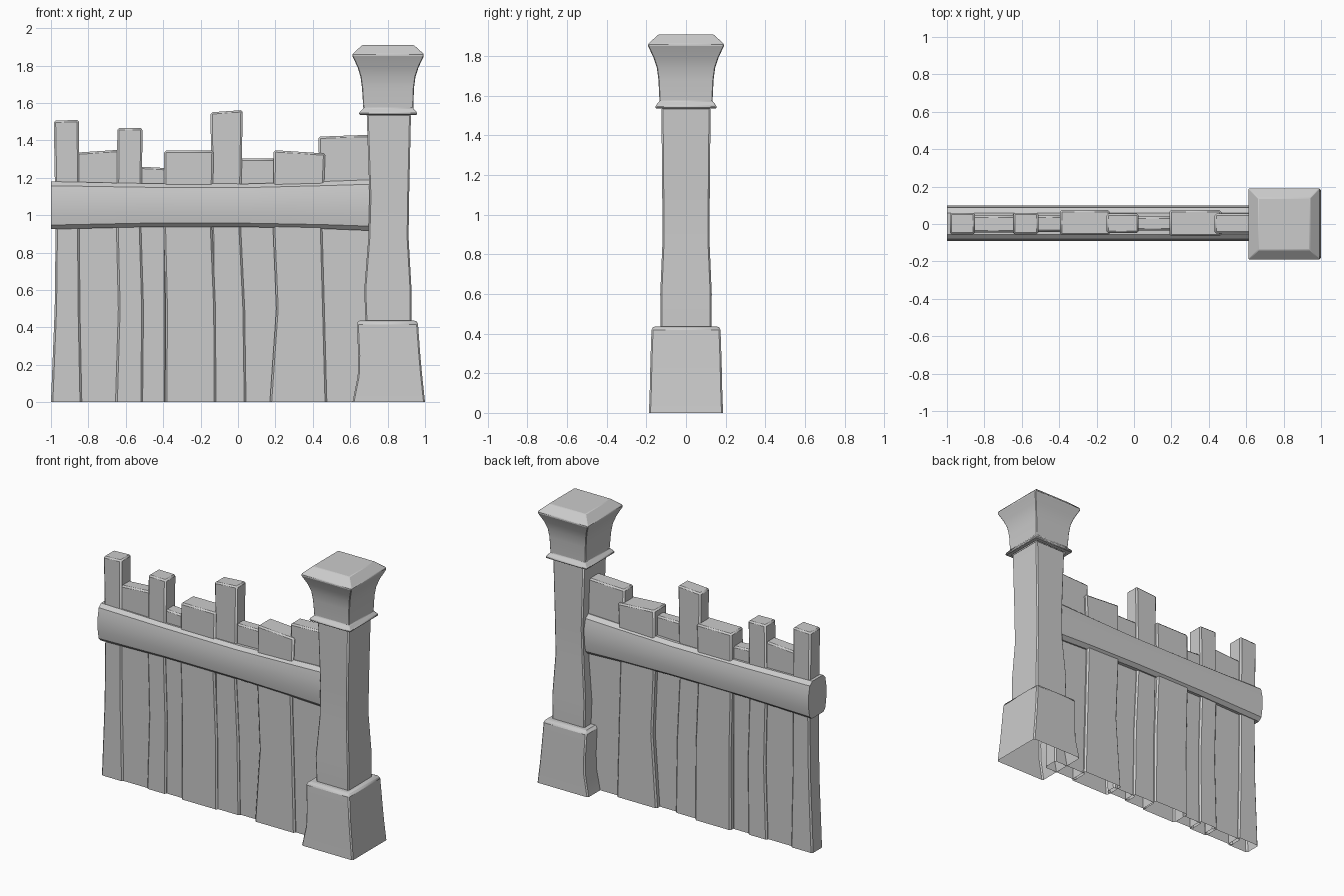
import bpy, bmesh


def loft(name, rings, bevel, cap_bottom=False, smooth=25):
    """Join equal-sized rings of points into a skin, closed at the last ring."""
    bm = bmesh.new()
    loops = [[bm.verts.new(p) for p in ring] for ring in rings]
    n = len(loops[0])
    for a, b in zip(loops, loops[1:]):
        for i in range(n):
            j = (i + 1) % n
            bm.faces.new((a[i], a[j], b[j], b[i]))
    bm.faces.new(loops[-1])
    if cap_bottom:
        bm.faces.new(loops[0][::-1])
    bmesh.ops.recalc_face_normals(bm, faces=bm.faces)
    mesh = bpy.data.meshes.new(name)
    bm.to_mesh(mesh)
    bm.free()
    ob = bpy.data.objects.new(name, mesh)
    bpy.context.collection.objects.link(ob)
    if bevel:
        mod = ob.modifiers.new("worn_edges", 'BEVEL')
        mod.width = bevel
        mod.segments = 1
        mod.limit_method = 'ANGLE'
        mod.angle_limit = 0.7
    bpy.context.view_layer.objects.active = ob
    ob.select_set(True)
    bpy.ops.object.shade_smooth_by_angle(angle=smooth * 3.14159 / 180)
    ob.select_set(False)
    return ob


def rect(x0, x1, y0, y1, z0, z1=None):
    z1 = z0 if z1 is None else z1
    return [(x0, y0, z0), (x1, y0, z1), (x1, y1, z1), (x0, y1, z0)]


# Planks: (front y, back y), (top z left, right), x spans at ground, 0.5, 0.93, top
planks = [
    ((-.055, .06), (1.505, 1.51), (-1, -.835), (-.98, -.845), (-.975, -.848), (-.985, -.85)),
    ((-.045, .045), (1.335, 1.35), (-.86, -.63), (-.86, -.63), (-.86, -.63), (-.86, -.63)),
    ((-.055, .06), (1.467, 1.465), (-.655, -.51), (-.64, -.505), (-.65, -.518), (-.645, -.51)),
    ((-.042, .045), (1.26, 1.252), (-.53, -.385), (-.53, -.385), (-.53, -.385), (-.53, -.385)),
    ((-.06, .075), (1.345, 1.345), (-.39, -.118), (-.387, -.12), (-.397, -.138), (-.395, -.13)),
    ((-.048, .055), (1.55, 1.562), (-.13, .043), (-.135, .036), (-.14, .015), (-.147, .025)),
    ((-.035, .04), (1.302, 1.302), (.02, .2), (.02, .215), (0, .2), (0, .2)),
    ((-.065, .075), (1.348, 1.33), (.17, .475), (.205, .462), (.187, .45), (.19, .467)),
    ((-.05, .055), (1.42, 1.43), (.455, .71), (.45, .71), (.44, .71), (.43, .71)),
]
for i, (ys, tops, *spans) in enumerate(planks):
    rings = [rect(*s, *ys, z) for s, z in zip(spans[:3], (0, .5, .93))]
    rings.append(rect(*spans[3], *ys, *tops))
    loft(f"plank_{i + 1}", rings, .01)

# Rail: rounded section swept along x with a slight sag
section = [(-.06, 0), (-.082, .022), (-.091, .08), (-.091, .17), (-.08, .228), (-.055, 1 / 4),
           (.06, 1 / 4), (.087, .228), (.1, .17), (.1, .08), (.09, .022), (.065, 0)]
stations = [(-1, .925, 1.18), (-.5, .937, 1.17), (.05, .937, 1.168), (.45, .928, 1.18), (.72, .917, 1.19)]
loft("rail", [[(x, y, lo + t * 4 * (hi - lo)) for y, t in section] for x, lo, hi in stations],
     0, cap_bottom=True, smooth=35)

# Post parts: rows of left x, right x, half depth, z
base = [(.612, 1, .187, 0), (.64, .985, .182, .14), (.643, .975, .18, .25), (.635, .962, .174, .425),
        (.65, .948, .16, .437)]
shaft = [(.683, .928, .128, .40), (.675, .928, .13, .6), (.697, .912, .118, .88),
         (.703, .915, .12, 1.1), (.688, .925, .124, 1.54)]
cap = [(.68, .93, .125, 1.535), (.648, .957, .154, 1.537), (.648, .957, .154, 1.55),
       (.67, .937, .134, 1.572), (.663, .941, .139, 1.68), (.655, .949, .147, 1.74),
       (.64, .965, .163, 1.79), (.612, .993, .191, 1.85), (.612, .993, .191, 1.862),
       (.665, .94, .138, 1.91)]
for name, rows, bevel in (("post_base", base, .008), ("post_shaft", shaft, .008), ("post_cap", cap, .004)):
    loft(name, [rect(a, b, -d, d, z) for a, b, d, z in rows], bevel)
